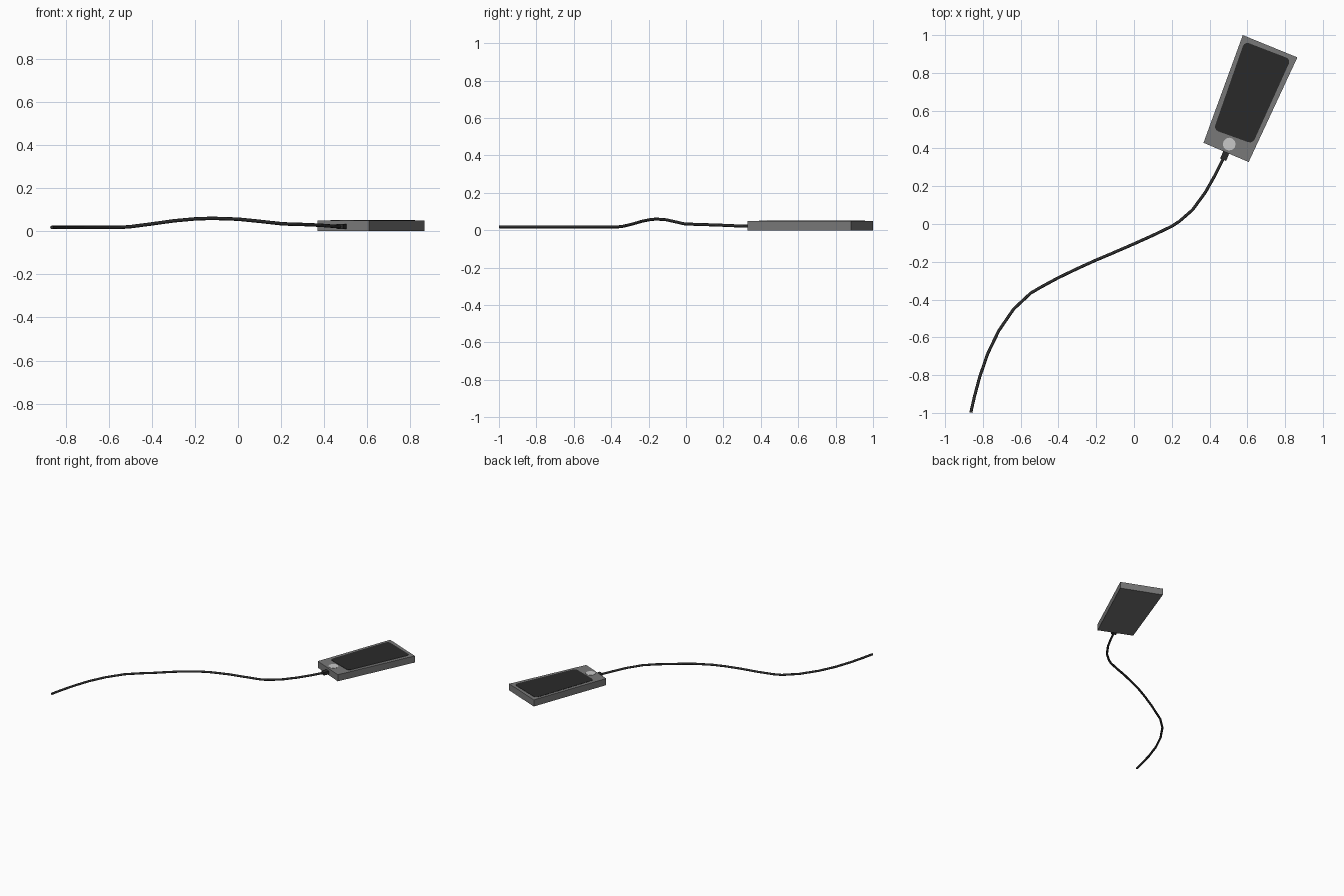
import bpy, bmesh, math
from mathutils import Vector

if "Cube" in bpy.data.objects:
    bpy.data.objects.remove(bpy.data.objects["Cube"])


def material(name, v):
    m = bpy.data.materials.new(name)
    m.diffuse_color = (v, v, v, 1)
    m.use_nodes = True
    m.node_tree.nodes["Principled BSDF"].inputs["Base Color"].default_value = m.diffuse_color
    return m


GREY = material("body grey", 0.19)
DARK = material("screen black", 0.023)
LIGHT = material("button light grey", 0.58)
CABLE = material("cable black", 0.026)


def add_object(name, bm, mat):
    bmesh.ops.recalc_face_normals(bm, faces=bm.faces[:])
    me = bpy.data.meshes.new(name)
    bm.to_mesh(me)
    bm.free()
    me.materials.append(mat)
    ob = bpy.data.objects.new(name, me)
    bpy.context.collection.objects.link(ob)
    return ob


def slab(name, outline, z0, z1, mat, corner=0.0):
    """Extrude an outline from z0 to z1, optionally rounding its vertical edges."""
    bm = bmesh.new()
    face = bm.faces.new([bm.verts.new((x, y, z0)) for x, y in outline])
    res = bmesh.ops.extrude_face_region(bm, geom=[face])
    for v in res["geom"]:
        if isinstance(v, bmesh.types.BMVert):
            v.co.z = z1
    if corner:
        edges = [e for e in bm.edges if abs(e.verts[0].co.z - e.verts[1].co.z) > 1e-5]
        bmesh.ops.bevel(bm, geom=edges, offset=corner, segments=3, profile=0.5, affect='EDGES')
    return add_object(name, bm, mat)


# Tapered device body
TOP = 0.05
slab("device_body", [(0.368, 0.43), (0.607, 0.328), (0.865, 0.882), (0.576, 1.0)], 0, TOP, GREY)

# Screen plate with rounded corners
slab("screen", [(0.422, 0.499), (0.628, 0.425), (0.83, 0.872), (0.585, 0.966)],
     TOP - 0.004, TOP + 0.002, DARK, 0.025)

# Round button below the screen
slab("round_button", [(0.504 + 0.034 * math.cos(math.tau * i / 12),
                       0.423 + 0.034 * math.sin(math.tau * i / 12)) for i in range(12)],
     TOP - 0.004, TOP + 0.002, LIGHT)

# Cable plug: small block leading into the end of the body
a, b = Vector((0.472, 0.34)), Vector((0.497, 0.40))
d = (b - a).normalized()
side = Vector((-d.y, d.x)) * 0.017
slab("cable_plug", [a + side, a - side, b - side, b + side], 0.01, 0.033, CABLE)

# Cable following a gentle S, lifted in the middle
path = [(-0.864, -0.998, .018), (-0.845, -0.915, .018), (-0.817, -0.81, .018),
        (-0.774, -0.685, .018), (-0.716, -0.565, .018), (-0.637, -0.45, .018),
        (-0.547, -0.366, .018), (-0.50, -0.338, .021), (-0.40, -0.284, .034),
        (-0.30, -0.236, .048), (-0.203, -0.192, .057), (-0.12, -0.157, .060),
        (0, -0.105, .056), (0.10, -0.06, .046), (0.20, -0.012, .035),
        (0.24, 0.014, .033), (0.31, 0.075, .031), (0.378, 0.168, .028),
        (0.43, 0.26, .024), (0.476, 0.352, .021)]
cu = bpy.data.curves.new("cable", 'CURVE')
cu.dimensions = '3D'
cu.bevel_depth = 0.008
cu.bevel_resolution = 2
cu.use_fill_caps = True
sp = cu.splines.new('POLY')
sp.points.add(len(path) - 1)
for p, co in zip(sp.points, path):
    p.co = (*co, 1)
cu.materials.append(CABLE)
cable = bpy.data.objects.new("cable", cu)
bpy.context.collection.objects.link(cable)
bpy.context.view_layer.objects.active = cable
cable.select_set(True)
bpy.ops.object.convert(target='MESH')
bpy.ops.object.shade_smooth_by_angle(angle=math.radians(50))
